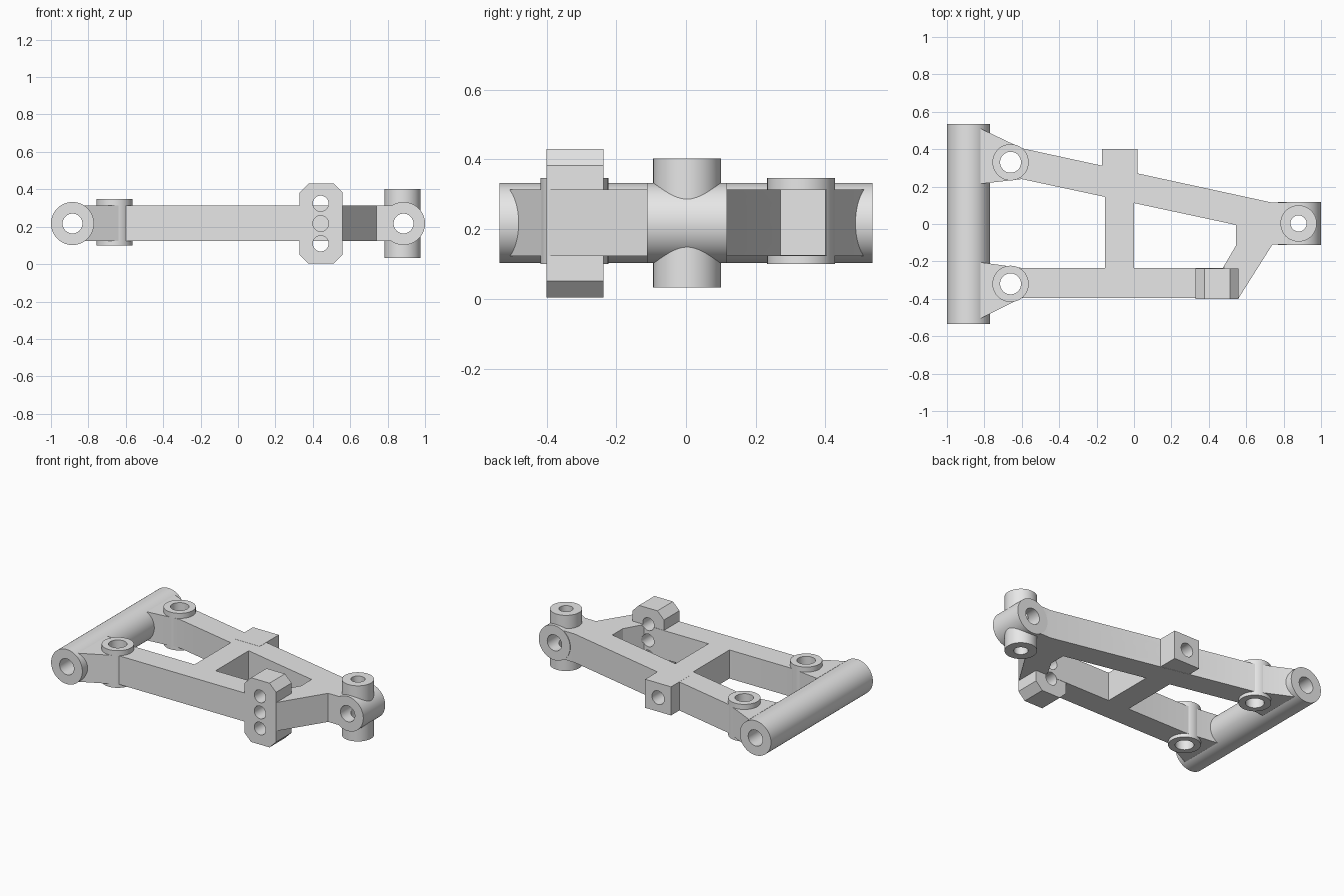
import bpy
import bmesh
from math import radians
from mathutils import Matrix

if "Cube" in bpy.data.objects:
    bpy.data.objects.remove(bpy.data.objects["Cube"], do_unlink=True)

MID = 0.217      # mid height of the arm
SEGMENTS = 64

metal = bpy.data.materials.new("plain_grey")
metal.use_nodes = True
grey = (0.8, 0.8, 0.8, 1)
metal.diffuse_color = grey
metal.node_tree.nodes["Principled BSDF"].inputs["Base Color"].default_value = grey


def finish(name, bm):
    bmesh.ops.recalc_face_normals(bm, faces=bm.faces)
    mesh = bpy.data.meshes.new(name)
    bm.to_mesh(mesh)
    bm.free()
    mesh.materials.append(metal)
    obj = bpy.data.objects.new(name, mesh)
    bpy.context.collection.objects.link(obj)
    return obj


def cylinder(name, centre, radius, length, axis):
    bm = bmesh.new()
    turn = Matrix.Rotation(radians(90), 4, "X") if axis == "Y" else Matrix()
    bmesh.ops.create_cone(bm, cap_ends=True, segments=SEGMENTS, radius1=radius,
                          radius2=radius, depth=length,
                          matrix=Matrix.Translation(centre) @ turn)
    return finish(name, bm)


def prism(name, outline, low, high, axis="Z"):
    """Extrude an outline along z, or an x-z outline along y."""
    bm = bmesh.new()
    place = (lambda a, b: (a, b, low)) if axis == "Z" else (lambda a, b: (a, low, b))
    face = bm.faces.new([bm.verts.new(place(a, b)) for a, b in outline])
    extruded = bmesh.ops.extrude_face_region(bm, geom=[face])["geom"]
    shift = (0, 0, high - low) if axis == "Z" else (0, high - low, 0)
    bmesh.ops.translate(bm, vec=shift,
                        verts=[v for v in extruded if isinstance(v, bmesh.types.BMVert)])
    return finish(name, bm)


def cut(part, *cutters):
    for cutter in cutters:
        mod = part.modifiers.new(cutter.name, "BOOLEAN")
        mod.operation = "DIFFERENCE"
        mod.solver = "EXACT"
        mod.object = cutter


# Frame outline and its two windows
outer = [(-0.82, 0.51), (-0.6, 0.405), (0.74, 0.114), (0.885, 0.114),
         (0.885, -0.11), (0.74, -0.11), (0.56, -0.395), (-0.6, -0.395),
         (-0.82, -0.505)]
left_window = [(-0.9, 0.206), (-0.82, 0.215), (-0.6, 0.24), (-0.155, 0.145),
               (-0.155, -0.235), (-0.6, -0.235), (-0.82, -0.205), (-0.9, -0.194)]
right_window = [(0, 0.112), (0.545, -0.005), (0.545, -0.115), (0.475, -0.235),
                (0, -0.235)]
frame = prism("frame", outer, 0.123, 0.313)
windows = [prism("left_window_cutter", left_window, 0, 0.5),
           prism("right_window_cutter", right_window, 0, 0.5)]

# Hinge tube along the inner end
hinge_tube = cylinder("hinge_tube", (-0.885, 0, MID), 0.115, 1.07, "Y")
hinge_bore = cylinder("hinge_bore_cutter", (-0.885, 0, MID), 0.053, 1.3, "Y")

# Crossed tubes at the outer end
knuckle_tube = cylinder("knuckle_tube", (0.885, 0.003, MID), 0.115, 0.23, "Y")
pivot_tube = cylinder("pivot_tube", (0.88, 0.003, MID), 0.097, 0.37, "Z")
knuckle_bores = [cylinder("knuckle_bore_cutter", (0.885, 0, MID), 0.053, 0.5, "Y"),
                 cylinder("pivot_bore_cutter", (0.88, 0.003, MID), 0.043, 0.6, "Z")]

# Vertical bosses on both legs
bosses, boss_bores = [], []
for side, y in (("rear", 0.33), ("front", -0.32)):
    place = (-0.66, y, 0.2235)
    bosses.append(cylinder(side + "_boss", place, 0.097, 0.247, "Z"))
    boss_bores.append(cylinder(side + "_boss_bore_cutter", place, 0.056, 0.6, "Z"))

# Rear stop block with a blind hole
block = prism("rear_block", [(-0.17, 0.2), (0.02, 0.2), (0.02, 0.4), (-0.17, 0.4)],
              0.124, 0.314)
block_bore = cylinder("rear_block_bore_cutter", (-0.075, 0.37, MID), 0.045, 0.3, "Y")

# Chamfered mounting plate with three holes
x0, x1, z0, z1, c = 0.328, 0.56, 0.003, 0.43, 0.048
plate = prism("mounting_plate",
              [(x0 + c, z0), (x1 - c, z0), (x1, z0 + c), (x1, z1 - c),
               (x1 - c, z1), (x0 + c, z1), (x0, z1 - c), (x0, z0 + c)],
              -0.4, -0.237, "Y")
plate_bores = [cylinder(f"plate_bore_cutter_{i + 1}", (0.442, -0.32, MID + (i - 1) * 0.107),
                        0.042, 0.3, "Y") for i in range(3)]

# Cut every hole
cut(frame, *windows, *knuckle_bores, *boss_bores, block_bore, *plate_bores)
cut(hinge_tube, hinge_bore)
cut(knuckle_tube, *knuckle_bores)
cut(pivot_tube, *knuckle_bores)
for boss, bore in zip(bosses, boss_bores):
    cut(boss, bore)
cut(block, block_bore)
cut(plate, *plate_bores)

# Apply the cuts, smooth the round walls and hide the cutters
parts = [frame, hinge_tube, knuckle_tube, pivot_tube, *bosses, block, plate]
for part in parts:
    bpy.ops.object.select_all(action="DESELECT")
    part.select_set(True)
    bpy.context.view_layer.objects.active = part
    for mod in list(part.modifiers):
        bpy.ops.object.modifier_apply(modifier=mod.name)
    bpy.ops.object.shade_smooth_by_angle(angle=radians(20))
for cutter in [*windows, hinge_bore, *knuckle_bores, *boss_bores, block_bore, *plate_bores]:
    bpy.data.objects.remove(cutter, do_unlink=True)
